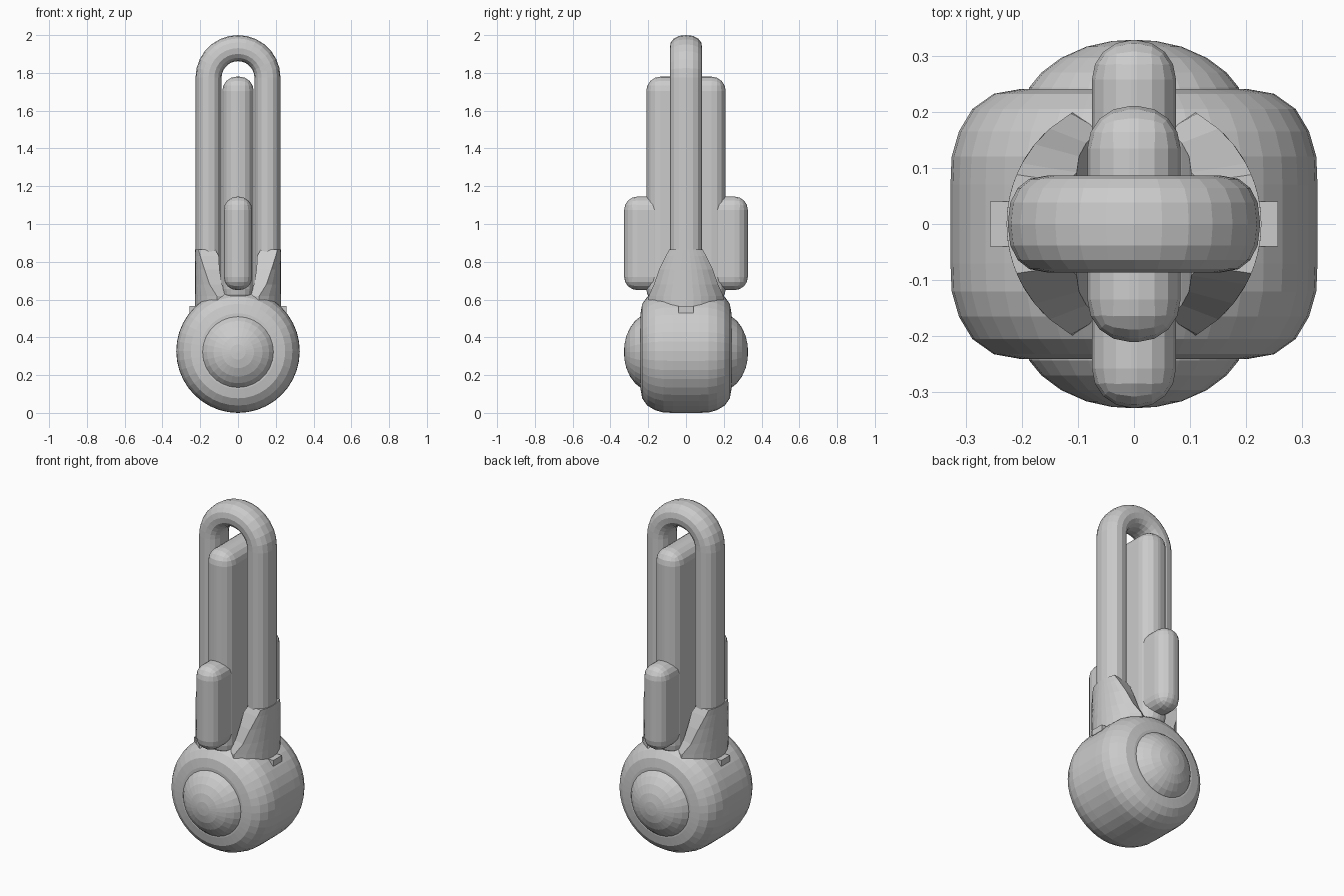
import bpy, bmesh
from math import sin, cos, pi, sqrt, copysign

if "Cube" in bpy.data.objects:
    bpy.data.objects.remove(bpy.data.objects["Cube"])


def finish(name, bm):
    bmesh.ops.recalc_face_normals(bm, faces=bm.faces)
    mesh = bpy.data.meshes.new(name)
    bm.to_mesh(mesh)
    bm.free()
    ob = bpy.data.objects.new(name, mesh)
    bpy.context.collection.objects.link(ob)
    return ob


def loft(name, rings):
    """Join equal closed rings of points and cap both ends."""
    bm = bmesh.new()
    vs = [[bm.verts.new(p) for p in r] for r in rings]
    n = len(vs[0])
    for a, b in zip(vs, vs[1:]):
        for i in range(n):
            j = (i + 1) % n
            bm.faces.new((a[i], a[j], b[j], b[i]))
    bm.faces.new(vs[0][::-1])
    bm.faces.new(vs[-1])
    return finish(name, bm)


def rounded_box(name, size, z0, z1, bevel, segs=4, x=0):
    bm = bmesh.new()
    bmesh.ops.create_cube(bm, size=1)
    for v in bm.verts:
        v.co = (x + v.co.x * size[0], v.co.y * size[1],
                (z0 + z1) / 2 + v.co.z * (z1 - z0))
    if bevel:
        bmesh.ops.bevel(bm, geom=bm.edges[:], offset=bevel, segments=segs,
                        profile=0.5, affect='EDGES', clamp_overlap=True)
    return finish(name, bm)


def lathe_y(name, profile, cz, n=40):
    """Turn (radius, y) points around the y axis."""
    rings = [[(r * cos(2 * pi * i / n), y, cz + r * sin(2 * pi * i / n))
              for i in range(n)] for r, y in profile]
    return loft(name, rings)


# Round base drum with rounded rims
half = [(0.327, 0.07), (0.325, 0.12), (0.312, 0.165), (0.288, 0.205),
        (0.25, 0.232), (0.20, 0.241)]
lathe_y("base_drum", [(r, -y) for r, y in half[::-1]] + half, 0.327)

# Domes on both faces of the drum
dome = [(0.193, 0.22), (0.187, 0.243), (0.165, 0.27), (0.13, 0.296),
        (0.085, 0.316), (0.04, 0.326), (0.006, 0.328)]
lathe_y("face_domes", [(r, -y) for r, y in dome[::-1]] + dome, 0.322, 28)

# Tall hoop: soft-oval section swept along an upside-down U
def se(v, p=0.85):
    return copysign(abs(v) ** p, v)

R, TOP, SEG = 0.156, 1.775, 16
path = [(R, 0.5, 0.0)]
path += [(R * cos(a), TOP + R * sin(a), a) for a in [pi * i / 14 for i in range(15)]]
path += [(-R, 0.5, pi)]
rings = []
for px, pz, a in path:
    ring = []
    for i in range(SEG):
        t = 2 * pi * i / SEG
        u, w = 0.069 * se(cos(t)), 0.086 * se(sin(t))
        ring.append((px + u * cos(a), w, pz + u * sin(a)))
    rings.append(ring)
loft("tall_hoop", rings)

# Inner bar standing inside the hoop
rounded_box("inner_bar", (0.166, 0.42), 0.58, 1.78, 0.075)

# Thick lower grip passing through the bar
rounded_box("lower_grip", (0.15, 0.655), 0.65, 1.145, 0.07)

# Flared sockets around the hoop legs, with small tabs below
levels = [(0.50, 0.205, 0.05), (0.62, 0.197, 0.06), (0.68, 0.17, 0.085),
          (0.76, 0.142, 0.098), (0.83, 0.108, 0.102), (0.865, 0.088, 0.12)]
for side, s in (("right", 1), ("left", -1)):
    rings = []
    for z, h, inner in levels:
        ys = [h * (-1 + i / 5) for i in range(11)]
        ring = [(s * sqrt(0.227 ** 2 - y * y), y, z) for y in ys]
        ring += [(s * inner, 0.85 * h, z), (s * inner, -0.85 * h, z)]
        rings.append(ring)
    loft("leg_socket_" + side, rings)
    rounded_box("socket_tab_" + side, (0.07, 0.08), 0.53, 0.565, 0.0, x=s * 0.222)
